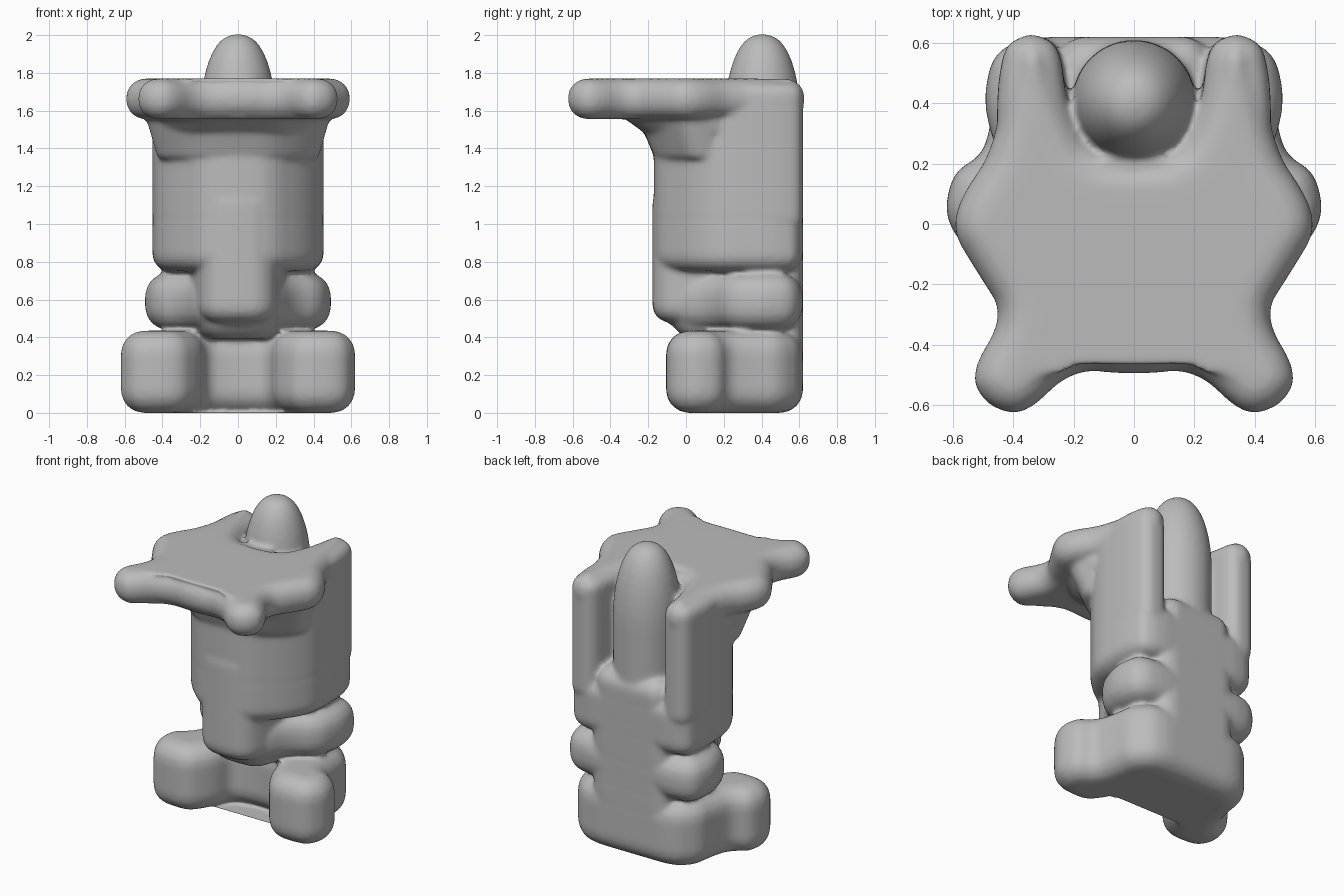
import bpy, bmesh, math
from mathutils import Vector
from mathutils.geometry import tessellate_polygon

if "Cube" in bpy.data.objects:
    bpy.data.objects.remove(bpy.data.objects["Cube"])

BACK = 0.61


def smooth_loop(pts, rounds=2):
    """Corner cutting on a closed outline."""
    for _ in range(rounds):
        out = []
        for a, b in zip(pts, pts[1:] + pts[:1]):
            out += [a.lerp(b, 0.22), a.lerp(b, 0.78)]
        pts = out
    return pts


def skin(bm, rings, outline):
    """Walls between successive rings, with both ends filled like the outline."""
    n = len(outline)
    for a, b in zip(rings, rings[1:]):
        for i in range(n):
            j = (i + 1) % n
            bm.faces.new((a[i], a[j], b[j], b[i]))
    for tri in tessellate_polygon([[p.to_3d() for p in outline]]):
        a, b, c = (outline[i] for i in tri)
        up = tri if (b - a).cross(c - a) > 0 else tri[::-1]
        bm.faces.new([rings[-1][i] for i in up])
        bm.faces.new([rings[0][i] for i in reversed(up)])


def soft_slab(bm, half, z0, z1, r, foot=(1, 1)):
    """Mirrored outline raised from z0 to z1 with rounded rims.
    foot scales the bottom in x, and in y about the back."""
    right = [Vector(p) for p in half]
    left = [Vector((-p.x, p.y)) for p in reversed(right) if p.x > 0]
    pts = smooth_loop(right + left)
    n = len(pts)
    if sum(pts[i - 1].cross(pts[i]) for i in range(n)) < 0:
        pts.reverse()
    normals = []
    for i in range(n):
        t = (pts[(i + 1) % n] - pts[i - 1]).normalized()
        normals.append(Vector((t.y, -t.x)))
    steps = [i * math.pi / 8 for i in range(5)]
    levels = [(r * (1 - math.sin(a)), z0 + r * (1 - math.cos(a))) for a in steps]
    levels += [(r * (1 - math.cos(a)), z1 - r * (1 - math.sin(a))) for a in steps]
    rings = []
    for inset, z in levels:
        k = (z - z0) / (z1 - z0)
        sx, sy = (f + (1 - f) * k for f in foot)
        ring = []
        for p, q in zip(pts, normals):
            v = p - q * inset
            ring.append(bm.verts.new((v.x * sx, BACK + (v.y - BACK) * sy, z)))
        rings.append(ring)
    skin(bm, rings, pts)


def column(bm, radius, cy, levels):
    """Upright round post; levels are (height, width factor)."""
    circle = [Vector((math.cos(t), math.sin(t))) for t in (i * math.tau / 32 for i in range(32))]
    rings = [[bm.verts.new((radius * f * p.x, cy + radius * f * p.y, z)) for p in circle]
             for z, f in levels]
    skin(bm, rings, circle)


bm = bmesh.new()

# Base with two forward feet
soft_slab(bm, [(0, 0.62), (0.32, 0.62), (0.45, 0.5), (0.47, 0.35), (0.5, 0.23), (0.6, 0.17),
               (0.63, 0.03), (0.55, -0.1), (0.31, -0.11), (0.2, 0.03), (0.16, 0.18), (0, 0.2)],
          0.0, 0.435, 0.12)

# Waist bumps
soft_slab(bm, [(0, 0.62), (0.36, 0.62), (0.47, 0.56), (0.5, 0.4), (0.45, 0.22),
               (0.3, 0.12), (0.21, -0.04), (0.1, -0.12), (0, -0.13)], 0.44, 0.74, 0.12)

# Central core, its tapered underside, and the back spine
core = [(0, 0.62), (0.27, 0.62), (0.27, 0.2), (0.2, -0.1), (0.12, -0.17), (0, -0.18)]
soft_slab(bm, core, 0.48, 1.2, 0.09)
soft_slab(bm, core, 0.39, 0.7, 0.09, (0.95, 0.82))
soft_slab(bm, [(0, 0.62), (0.28, 0.62), (0.28, 0.4), (0, 0.38)], 0.06, 0.95, 0.07)

# Lower and upper body, the upper with a slot at the back
front = [(0.455, 0.45), (0.45, 0.17), (0.35, 0.0), (0.18, -0.155), (0, -0.175)]
soft_slab(bm, [(0, 0.62), (0.41, 0.62)] + front, 0.75, 1.1, 0.09)
slot = [(0, 0.21), (0.15, 0.24), (0.22, 0.38), (0.25, 0.62), (0.42, 0.62)]
soft_slab(bm, slot + front, 0.96, 1.75, 0.07)

# Curved flare under the top plate
flare = [(0, 0.24), (0.22, 0.24), (0.47, 0.16), (0.52, -0.03)]
soft_slab(bm, flare + [(0.36, -0.18), (0.2, -0.27), (0, -0.28)], 1.34, 1.62, 0.03, (0.84, 0.87))
soft_slab(bm, flare + [(0.42, -0.26), (0.25, -0.44), (0, -0.45)], 1.47, 1.65, 0.03, (0.88, 0.77))

# Top plate with horns and side points
soft_slab(bm, [(0, 0.2), (0.15, 0.23), (0.215, 0.37), (0.27, 0.6), (0.35, 0.64), (0.41, 0.58),
               (0.465, 0.25), (0.58, 0.08), (0.6, -0.03), (0.52, -0.16), (0.43, -0.3),
               (0.545, -0.5), (0.49, -0.6), (0.37, -0.64), (0.2, -0.48), (0, -0.5)],
          1.555, 1.77, 0.1)

# Domed post standing in the slot
dome = [(1.52 + 0.485 * math.sin(a), math.cos(a) ** 0.8)
        for a in (i * math.pi / 20 for i in range(10))]
column(bm, 0.205, 0.405, [(0.75, 0.98)] + dome + [(2.005, 0.04)])

mesh = bpy.data.meshes.new("figure_body")
bm.normal_update()
bm.to_mesh(mesh)
bm.free()
body = bpy.data.objects.new("figure_body", mesh)
bpy.context.collection.objects.link(body)

# Fuse the parts and soften the joins
fuse = body.modifiers.new("fuse", "REMESH")
fuse.mode = "VOXEL"
fuse.voxel_size = 0.014
fuse.use_smooth_shade = True
soften = body.modifiers.new("soften", "SMOOTH")
soften.factor = 0.5
soften.iterations = 10

grey = bpy.data.materials.new("plain_grey")
grey.use_nodes = True
colour = (0.5, 0.5, 0.5, 1)
grey.diffuse_color = colour
grey.node_tree.nodes["Principled BSDF"].inputs["Base Color"].default_value = colour
mesh.materials.append(grey)
